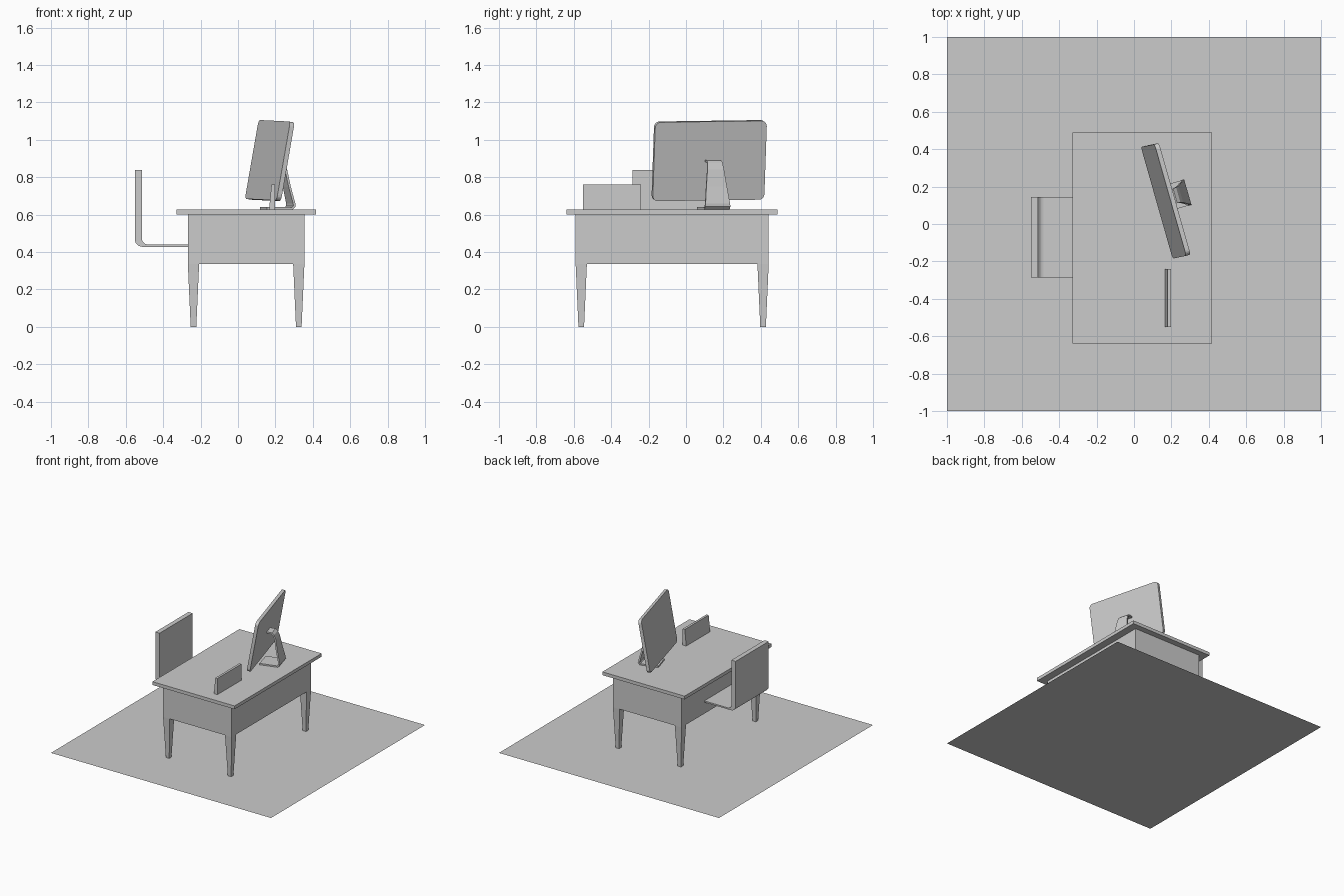
import bpy
import bmesh
from math import radians, sin, cos, pi
from mathutils import Matrix, Vector

cube = bpy.data.objects.get("Cube")
if cube:
    bpy.data.objects.remove(cube, do_unlink=True)

grey = bpy.data.materials.new("plain_grey")
grey.use_nodes = True
grey.diffuse_color = (0.6, 0.6, 0.6, 1)
grey.node_tree.nodes["Principled BSDF"].inputs["Base Color"].default_value = grey.diffuse_color


def finish(name, bm):
    bmesh.ops.recalc_face_normals(bm, faces=bm.faces)
    mesh = bpy.data.meshes.new(name)
    bm.to_mesh(mesh)
    bm.free()
    mesh.materials.append(grey)
    obj = bpy.data.objects.new(name, mesh)
    bpy.context.collection.objects.link(obj)
    return obj


def box(name, low, high):
    low, high = Vector(low), Vector(high)
    bm = bmesh.new()
    bmesh.ops.create_cube(bm, size=1)
    for v in bm.verts:
        v.co = (low + high) / 2 + v.co * (high - low)
    return finish(name, bm)


def prism(name, points, offset):
    """Extrude a closed outline by an offset vector."""
    bm = bmesh.new()
    face = bm.faces.new([bm.verts.new(p) for p in points])
    ext = bmesh.ops.extrude_face_region(bm, geom=[face])
    moved = [g for g in ext["geom"] if isinstance(g, bmesh.types.BMVert)]
    bmesh.ops.translate(bm, verts=moved, vec=offset)
    return finish(name, bm)


def arc(cx, cy, r, start, end, steps):
    angles = [radians(start + (end - start) * i / steps) for i in range(steps + 1)]
    return [(cx + r * cos(a), cy + r * sin(a)) for a in angles]


# Floor sheet
bm = bmesh.new()
bmesh.ops.create_grid(bm, x_segments=1, y_segments=1, size=1)
finish("floor", bm)

# Desk: top, drawer body and four tapered legs
box("desk_top", (-0.33, -0.64, 0.6), (0.417, 0.49, 0.627))
box("desk_body", (-0.268, -0.59, 0.335), (0.355, 0.442, 0.6))
for x, sx, side in ((-0.268, 1, "right"), (0.355, -1, "left")):
    for y, sy, end in ((-0.59, 1, "front"), (0.442, -1, "back")):
        leg = box(f"{end}_{side}_leg", (-0.03, -0.03, 0), (0.03, 0.03, 0.335))
        for v in leg.data.vertices:
            if v.co.z < 0.1:
                v.co.x *= 0.5
                v.co.y *= 0.5
        leg.location = (x + sx * 0.03, y + sy * 0.03, 0)

# Chair: bent shell of backrest and seat
outer = arc(-0.51, 0.47, 0.042, 180, 270, 6)
inner = arc(-0.48, 0.474, 0.034, 270, 180, 6)
outline = [(-0.552, 0.84)] + outer + [(-0.15, 0.428), (-0.15, 0.44)] + inner + [(-0.514, 0.84)]
prism("chair", [(x, -0.285, z) for x, z in outline], (0, 0.43, 0))

# Upright desk panel with one sloping face
panel = [(0.166, 0.627), (0.198, 0.627), (0.198, 0.76), (0.179, 0.76)]
prism("desk_panel", [(x, -0.55, z) for x, z in panel], (0, 0.31, 0))

# Screen: rounded slab, leaning back and turned
w, h, r, thick = 0.31, 0.214, 0.03, 0.025
corners = []
for i, (sx, sz) in enumerate(((1, 1), (-1, 1), (-1, -1), (1, -1))):
    corners += arc(sx * (w - r), sz * (h - r), r, i * 90, i * 90 + 90, 5)
screen = prism("screen", [(-thick / 2, y, z) for y, z in corners], (thick, 0, 0))
turn = Matrix.Rotation(radians(16), 4, 'Z')
screen.matrix_world = (Matrix.Translation((0.17, 0.124, 0.889)) @ turn
                       @ Matrix.Rotation(radians(10), 4, 'Y') @ Matrix.Rotation(radians(0.8), 4, 'X'))

# Stand: bent strip that flares from screen to foot (depth, height, half width)
path = [(-0.105, 0.887, 0.04), (-0.065, 0.885, 0.04), (-0.05, 0.872, 0.042),
        (-0.037, 0.84, 0.046), (-0.02, 0.75, 0.057), (0.002, 0.66, 0.068),
        (0.002, 0.645, 0.07), (-0.008, 0.634, 0.07), (-0.15, 0.634, 0.07)]
bm = bmesh.new()
rows = [[bm.verts.new((s, k * half, z)) for k in (-1, 1)] for s, z, half in path]
for a, b in zip(rows, rows[1:]):
    bm.faces.new((a[0], b[0], b[1], a[1]))
stand = finish("screen_stand", bm)
stand.matrix_world = Matrix.Translation((0.28, 0.168, 0)) @ turn
solid = stand.modifiers.new("thickness", 'SOLIDIFY')
solid.thickness = 0.012
solid.offset = 0
